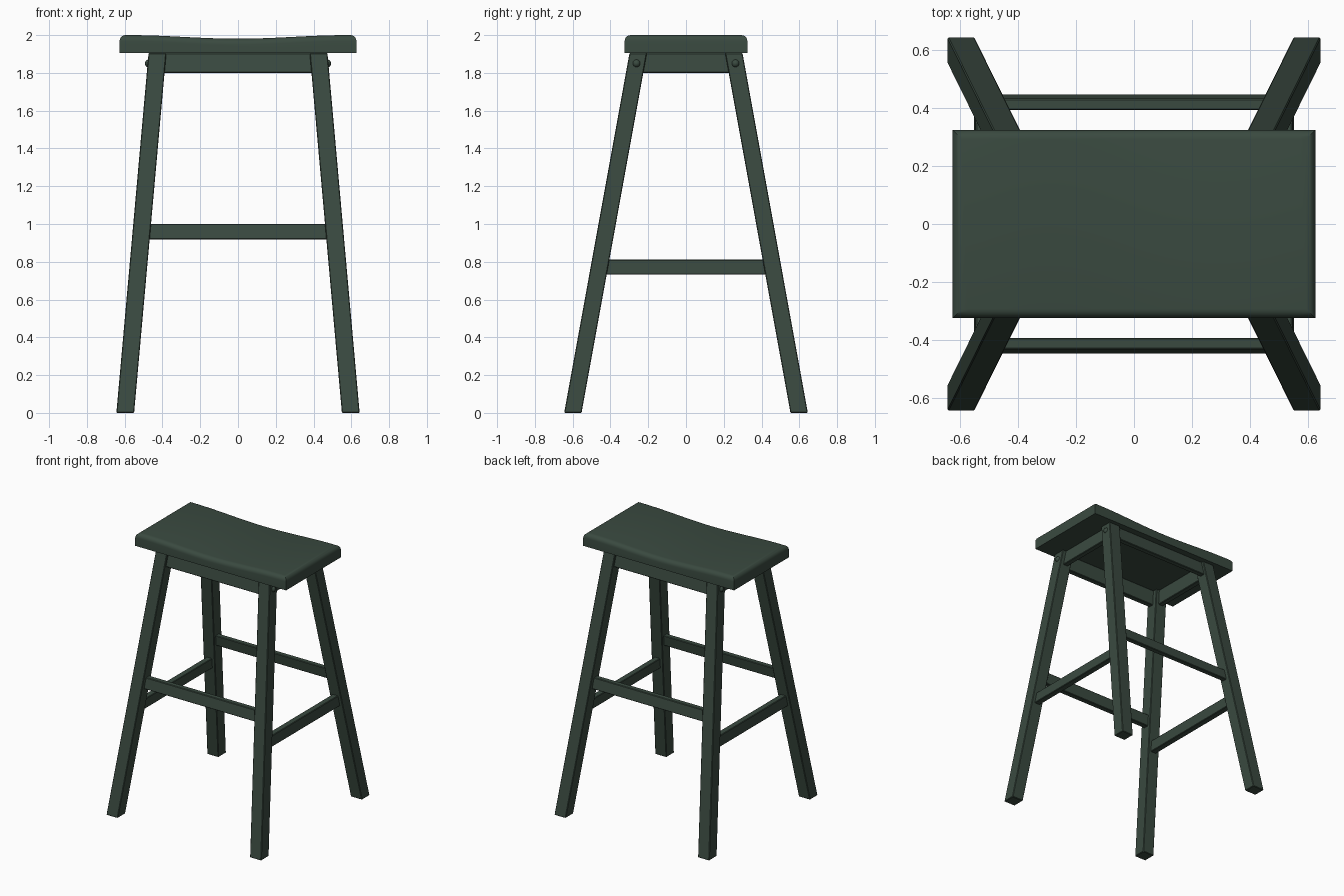
import bpy, bmesh, math
from mathutils import Vector, Matrix

if "Cube" in bpy.data.objects:
    bpy.data.objects.remove(bpy.data.objects["Cube"])

paint = bpy.data.materials.new("dark green paint")
paint.diffuse_color = (0.042, 0.068, 0.051, 1)
paint.use_nodes = True
paint.node_tree.nodes["Principled BSDF"].inputs["Base Color"].default_value = paint.diffuse_color

TOP = 1.905                       # underside of the seat
KX, KY = 0.17 / 1.9, 0.345 / 1.9  # leg splay per unit of height


def finish(name, bm, smooth=False):
    bmesh.ops.recalc_face_normals(bm, faces=bm.faces[:])
    me = bpy.data.meshes.new(name)
    bm.to_mesh(me)
    bm.free()
    me.materials.append(paint)
    ob = bpy.data.objects.new(name, me)
    bpy.context.collection.objects.link(ob)
    if smooth:
        bpy.context.view_layer.objects.active = ob
        ob.select_set(True)
        bpy.ops.object.shade_smooth_by_angle(angle=math.radians(35))
        ob.select_set(False)
    return ob


def bar(name, x0, x1, y0, y1, z0, z1, kx=0, ky=0, ends=0, bevel=0.004):
    """Box sheared by kx, ky about its mid height."""
    bm = bmesh.new()
    bmesh.ops.create_cube(bm, size=1)
    zm = (z0 + z1) / 2
    for v in bm.verts:
        s = v.co + Vector((0.5, 0.5, 0.5))
        z = z0 + s.z * (z1 - z0)
        x = x0 + s.x * (x1 - x0)
        y = y0 + s.y * (y1 - y0)
        dx = math.copysign(ends, x) if ends and abs(x1 - x0) > abs(y1 - y0) else 0
        v.co = (x + kx * (z - zm) + dx * (z - zm), y + ky * (z - zm), z)
    bmesh.ops.bevel(bm, geom=bm.edges[:], offset=bevel, segments=1, affect='EDGES')
    return finish(name, bm)


# saddle seat: dished profile swept across the depth, rounded top rim
bm = bmesh.new()
n, hx, hy = 24, 0.627, 0.325
pts = [(-hx, TOP), (hx, TOP)]
for i in range(n + 1):
    x = hx - 2 * hx * i / n
    pts.append((x, 1.981 + 0.019 * (1 - math.cos(math.pi * min(1, abs(x) / 0.58))) / 2))
front = bm.faces.new([bm.verts.new((x, -hy, z)) for x, z in pts])
ext = bmesh.ops.extrude_face_region(bm, geom=[front])
for v in ext["geom"]:
    if isinstance(v, bmesh.types.BMVert):
        v.co.y = hy
bmesh.ops.recalc_face_normals(bm, faces=bm.faces[:])
rim = [e for e in bm.edges if all(v.co.z > 1.95 for v in e.verts)
       and (abs(e.verts[0].co.y - e.verts[1].co.y) < 1e-4
            or all(abs(v.co.x) > hx - 1e-4 for v in e.verts))]
bmesh.ops.bevel(bm, geom=rim, offset=0.032, segments=5, profile=0.5, affect='EDGES')
finish("seat", bm, True)

for sy, fb in ((-1, "front"), (1, "back")):
    # legs, splayed both ways, with round bolt caps on the outer sides
    for sx, lr in ((-1, "left"), (1, "right")):
        cx = sx * (0.597 - KX * TOP / 2)
        cy = sy * (0.599 - KY * TOP / 2)
        bar(f"{fb}_{lr}_leg", cx - 0.047, cx + 0.047, cy - 0.046, cy + 0.046,
            0, TOP, -sx * KX, -sy * KY)
        bm = bmesh.new()
        bmesh.ops.create_uvsphere(bm, u_segments=16, v_segments=10, radius=0.021,
                                  matrix=Matrix.Translation((sx * 0.472, sy * 0.262, 1.85)))
        finish(f"{fb}_{lr}_bolt_cap", bm, True)
    # long rails under the seat and long footrests, tilted with the legs
    y = sy * 0.27
    bar(f"{fb}_apron", -0.43, 0.43, y - 0.02, y + 0.02, 1.80, TOP, 0, -sy * KY)
    y = sy * 0.42
    bar(f"{fb}_stretcher", -0.5, 0.5, y - 0.02, y + 0.02, 0.918, 1.0, 0, -sy * KY)

for sx, lr in ((-1, "left"), (1, "right")):
    # short rails and footrests on the sides
    x = sx * 0.43
    bar(f"{lr}_apron", x - 0.02, x + 0.02, -0.25, 0.25, 1.80, TOP, -sx * KX)
    x = sx * 0.527
    bar(f"{lr}_stretcher", x - 0.023, x + 0.023, -0.44, 0.44, 0.732, 0.812, -sx * KX)
